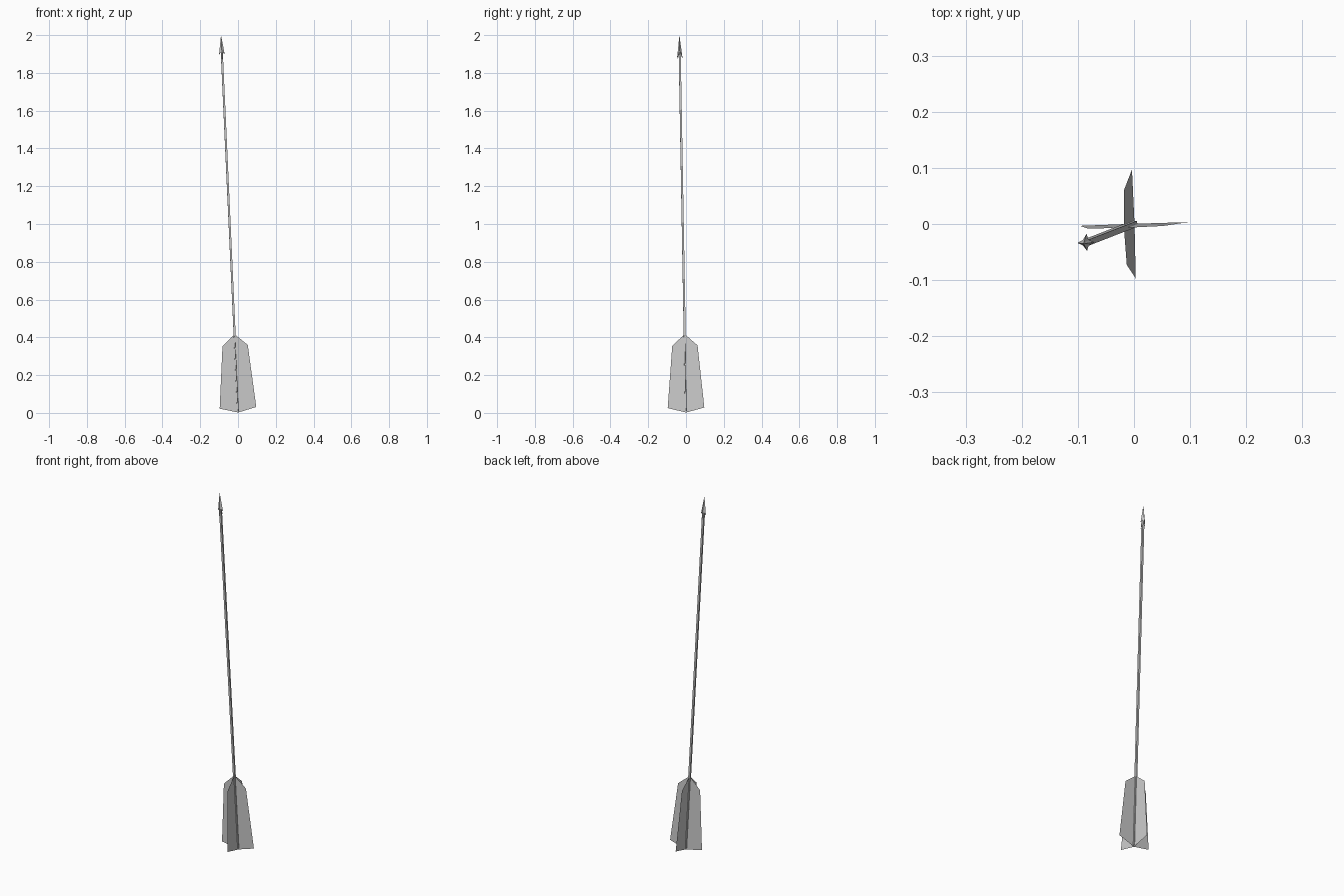
import bpy, math
from mathutils import Vector, Matrix

if "Cube" in bpy.data.objects:
    bpy.data.objects.remove(bpy.data.objects["Cube"])

# Leaning frame: local z runs from the nock to the tip
base = Vector((0.001, 0.0005, 0.0))
tip = Vector((-0.09, -0.035, 2.0))
axis = tip - base
length = axis.length
w = axis.normalized()
u = Vector((math.cos(math.radians(2)), math.sin(math.radians(2)), 0))
u = (u - w * u.dot(w)).normalized()
v = w.cross(u)
frame = Matrix.Translation(base) @ Matrix((u, v, w)).transposed().to_4x4()


def add_mesh(name, verts, faces):
    me = bpy.data.meshes.new(name)
    me.from_pydata([frame @ Vector(p) for p in verts], [], faces)
    me.update()
    ob = bpy.data.objects.new(name, me)
    bpy.context.collection.objects.link(ob)
    return ob


def blade(name, half, turn):
    """Flat vane: half profile of (radius, height), mirrored about the shaft."""
    c, s = math.cos(turn), math.sin(turn)
    n = len(half)
    verts = [(r * c, r * s, z) for r, z in half]
    verts += [(-r * c, -r * s, z) for r, z in half[1:-1]]
    left = [0] + list(range(n, 2 * n - 2)) + [n - 1]
    return add_mesh(name, verts, [tuple(range(n)), tuple(reversed(left))])


# Crossed feather vanes
vane = [(0, 0.002), (0.097, 0.027), (0.067, 0.357), (0, 0.417)]
for i in range(2):
    blade(f"feather_vane_{i + 1}", vane, i * math.pi / 2)

# Slim four-sided shaft
r = 0.0075
ring = [(r * math.cos(a), r * math.sin(a))
        for a in (math.pi / 4 + k * math.pi / 2 for k in range(4))]
add_mesh("shaft",
         [(x, y, 0.01) for x, y in ring] + [(x, y, length - 0.09) for x, y in ring],
         [(k, (k + 1) % 4, (k + 1) % 4 + 4, k + 4) for k in range(4)]
         + [(3, 2, 1, 0), (4, 5, 6, 7)])

# Four-edged arrowhead: star-shaped point with a swept-back base
star = []
for k in range(8):
    a = k * math.pi / 4
    if k % 2:
        rad, drop = 0.007, 0.09
    else:
        rad, drop = 0.0155, (0.105 if k % 4 == 0 else 0.13)
    star.append((rad * math.cos(a), rad * math.sin(a), length - drop))
verts = star + [(0, 0, length), (0, 0, length - 0.085)]
faces = [(k, (k + 1) % 8, 8) for k in range(8)] + [((k + 1) % 8, k, 9) for k in range(8)]
add_mesh("arrowhead", verts, faces)
